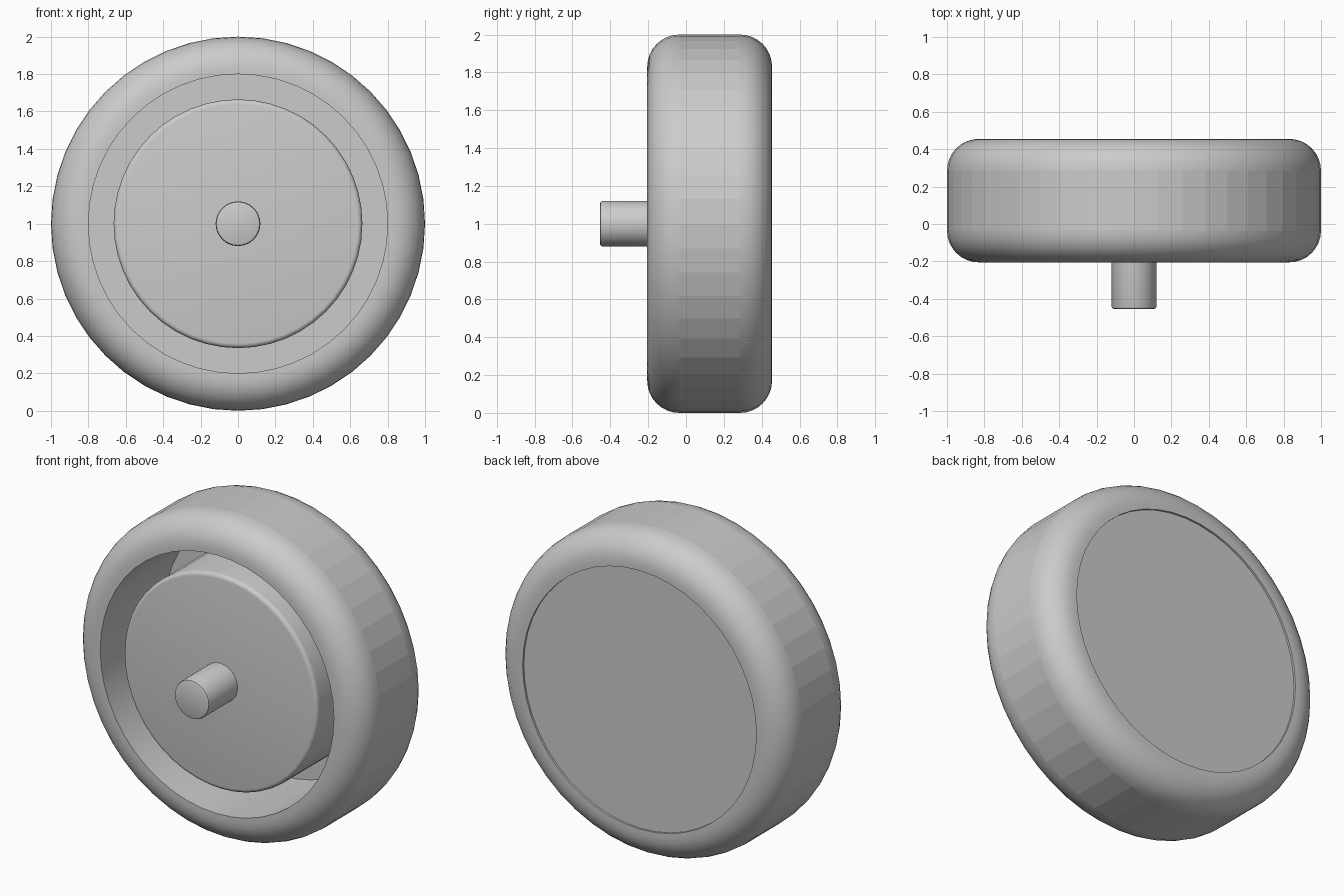
import bpy
import bmesh
import math
from mathutils import Matrix, Vector

cube = bpy.data.objects.get("Cube")
if cube:
    bpy.data.objects.remove(cube)

grey = bpy.data.materials.new("plain grey")
grey.use_nodes = True
colour = (0.6, 0.6, 0.6, 1)
grey.diffuse_color = colour
grey.node_tree.nodes["Principled BSDF"].inputs["Base Color"].default_value = colour

AXLE = Vector((0, 0, 1))
FRONT, BACK, TIP = -0.205, 0.455, -0.455


def arc(r, y, radius, start, steps):
    """Quarter-round profile points about (r, y), angles in degrees."""
    angles = [math.radians(start + 90 * i / steps) for i in range(steps + 1)]
    return [(r + radius * math.cos(a), y + radius * math.sin(a)) for a in angles]


def revolve(name, profile, sides, closed=False):
    """Turn a (radius, y) profile around the wheel axis."""
    bm = bmesh.new()
    verts = [bm.verts.new((r, y, 0)) for r, y in profile]
    edges = [bm.edges.new(pair) for pair in zip(verts, verts[1:])]
    if closed:
        edges.append(bm.edges.new((verts[-1], verts[0])))
    bmesh.ops.spin(bm, geom=verts + edges, cent=(0, 0, 0), axis=(0, 1, 0),
                   angle=math.tau, steps=sides, use_merge=False)
    bmesh.ops.remove_doubles(bm, verts=bm.verts, dist=0.0005)
    bmesh.ops.recalc_face_normals(bm, faces=bm.faces)
    bmesh.ops.transform(bm, matrix=Matrix.Translation(AXLE), verts=bm.verts)
    mesh = bpy.data.meshes.new(name)
    bm.to_mesh(mesh)
    bm.free()
    mesh.materials.append(grey)
    obj = bpy.data.objects.new(name, mesh)
    bpy.context.collection.objects.link(obj)
    bpy.ops.object.select_all(action='DESELECT')
    obj.select_set(True)
    bpy.context.view_layer.objects.active = obj
    bpy.ops.object.shade_smooth_by_angle(angle=math.radians(35))
    return obj


def cylinder(name, radius, front, back, bevel, sides, steps):
    """Solid cylinder with a softened front edge."""
    rim = arc(radius - bevel, front + bevel, bevel, -90, steps)
    return revolve(name, [(0, front)] + rim + [(radius, back), (0, back)], sides)


# Tyre: open ring with rounded shoulders and a faceted tread
ROUND = 0.17
HOLE = 0.8
profile = [(HOLE, FRONT)]
profile += arc(1 - ROUND, FRONT + ROUND, ROUND, -90, 8)
profile += arc(1 - ROUND, BACK - ROUND, ROUND, 0, 8)
profile += [(HOLE, BACK)]
tyre = revolve("tyre", profile, 48, closed=True)
for face in tyre.data.polygons:
    if (face.center - AXLE).length > 0.98 and abs(face.normal.y) < 0.01:
        face.use_smooth = False

# Back plate, set slightly into the tyre
revolve("back_plate", [(0, BACK - 0.04), (HOLE, BACK - 0.04),
                       (HOLE, BACK - 0.012), (0, BACK - 0.012)], 48)

# Hub drum and axle pin
cylinder("hub_drum", 0.665, -0.175, BACK - 0.03, 0.025, 48, 4)
cylinder("axle_pin", 0.12, TIP, 0, 0.014, 24, 2)
